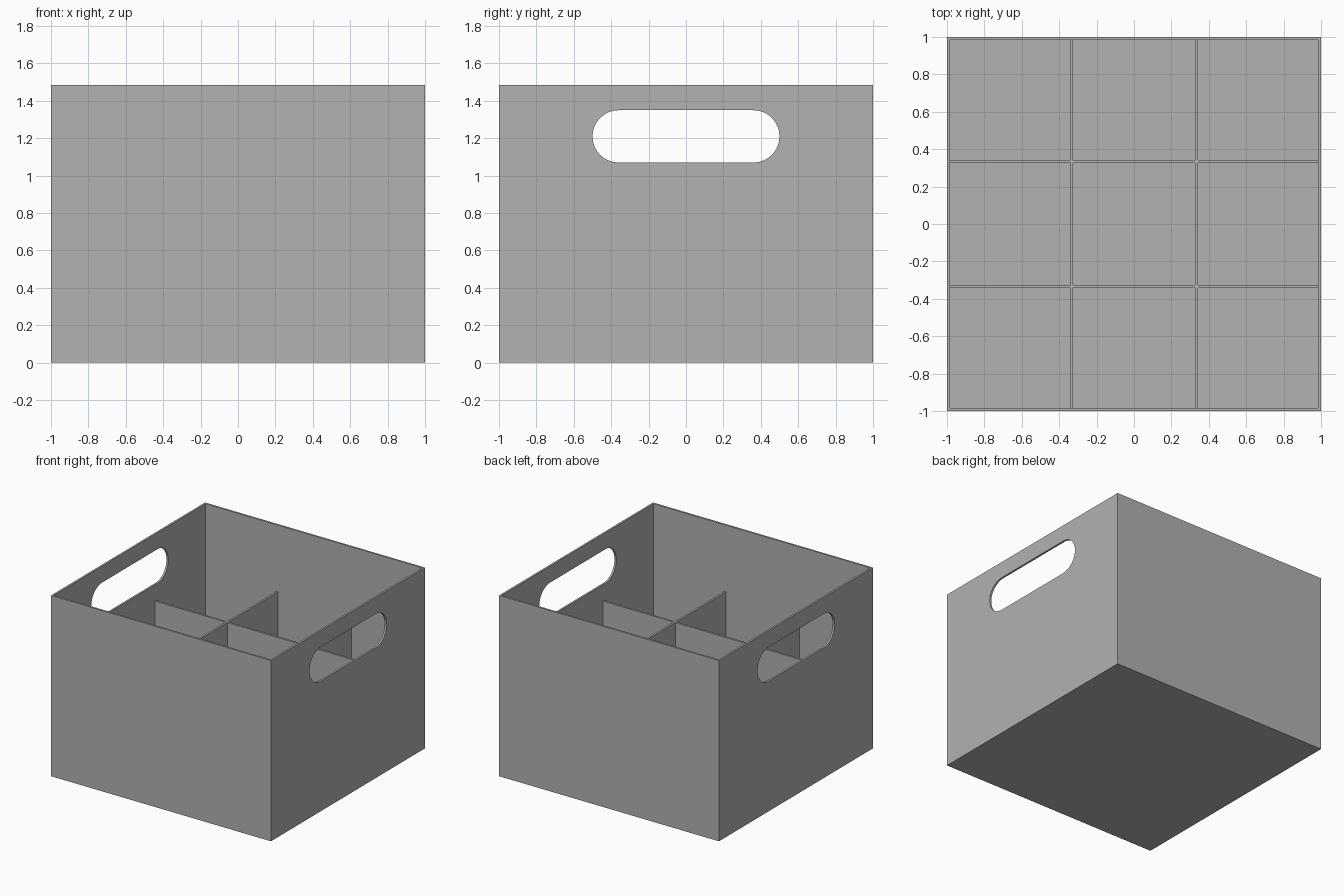
import bpy, bmesh, math

if "Cube" in bpy.data.objects:
    bpy.data.objects.remove(bpy.data.objects["Cube"])

HEIGHT = 1.485       # crate height
WALL = 0.016         # thickness of walls, floor and dividers
INNER = 1 - WALL     # inside half width
DIV_TOP = 0.937      # top of the dividers
DIV_POS = 0.333      # divider centre lines at +/- this

grey = bpy.data.materials.new("plain grey")
grey.diffuse_color = (0.445, 0.445, 0.445, 1)
grey.use_nodes = True
grey.node_tree.nodes["Principled BSDF"].inputs["Base Color"].default_value = grey.diffuse_color


def make_object(name, bm):
    bmesh.ops.recalc_face_normals(bm, faces=bm.faces)
    mesh = bpy.data.meshes.new(name)
    bm.to_mesh(mesh)
    bm.free()
    mesh.materials.append(grey)
    obj = bpy.data.objects.new(name, mesh)
    bpy.context.collection.objects.link(obj)
    return obj


def extrude(bm, faces, vec):
    res = bmesh.ops.extrude_face_region(bm, geom=faces, use_keep_orig=True)
    moved = [g for g in res["geom"] if isinstance(g, bmesh.types.BMVert)]
    bmesh.ops.translate(bm, verts=moved, vec=vec)


def box(name, half, z0, z1):
    bm = bmesh.new()
    corners = [(-half, -half), (half, -half), (half, half), (-half, half)]
    face = bm.faces.new([bm.verts.new((x, y, z0)) for x, y in corners])
    extrude(bm, [face], (0, 0, z1 - z0))
    return make_object(name, bm)


def handle_cutter(name, half_len, radius, z, steps=16):
    # Stadium outline in the y-z plane, pushed through both side walls
    bm = bmesh.new()
    verts = []
    for side, start in ((1, -math.pi / 2), (-1, math.pi / 2)):
        for i in range(steps + 1):
            a = start + math.pi * i / steps
            y = side * (half_len - radius) + radius * math.cos(a)
            verts.append(bm.verts.new((-1.2, y, z + radius * math.sin(a))))
    extrude(bm, [bm.faces.new(verts)], (2.4, 0, 0))
    return make_object(name, bm)


# Outer crate: hollowed box with a handle slot in the left and right walls
crate = box("crate_shell", 1, 0, HEIGHT)
cutters = [box("cavity_cutter", INNER, WALL, HEIGHT + 0.2),
           handle_cutter("handle_cutter", 0.5, 0.14, 1.21)]
for cutter in cutters:
    cutter.hide_render = True
    cutter.hide_set(True)
    mod = crate.modifiers.new(cutter.name, "BOOLEAN")
    mod.operation = "DIFFERENCE"
    mod.solver = "EXACT"
    mod.object = cutter

# Apply the cuts and remove the helpers
bpy.context.view_layer.update()
evaluated = crate.evaluated_get(bpy.context.evaluated_depsgraph_get())
cut_mesh = bpy.data.meshes.new_from_object(evaluated)
crate.modifiers.clear()
crate.data = cut_mesh
for cutter in cutters:
    bpy.data.objects.remove(cutter)

# Divider lattice: the strips of a 5 x 5 plan that are not compartments
a, b = DIV_POS - WALL / 2, DIV_POS + WALL / 2
cuts = [-INNER, -b, -a, a, b, INNER]
bm = bmesh.new()
grid = [[bm.verts.new((x, y, WALL)) for y in cuts] for x in cuts]
strips = []
for i in range(5):
    for j in range(5):
        if i % 2 or j % 2:
            strips.append(bm.faces.new((grid[i][j], grid[i + 1][j],
                                        grid[i + 1][j + 1], grid[i][j + 1])))
extrude(bm, strips, (0, 0, DIV_TOP - WALL))
make_object("divider_lattice", bm)
